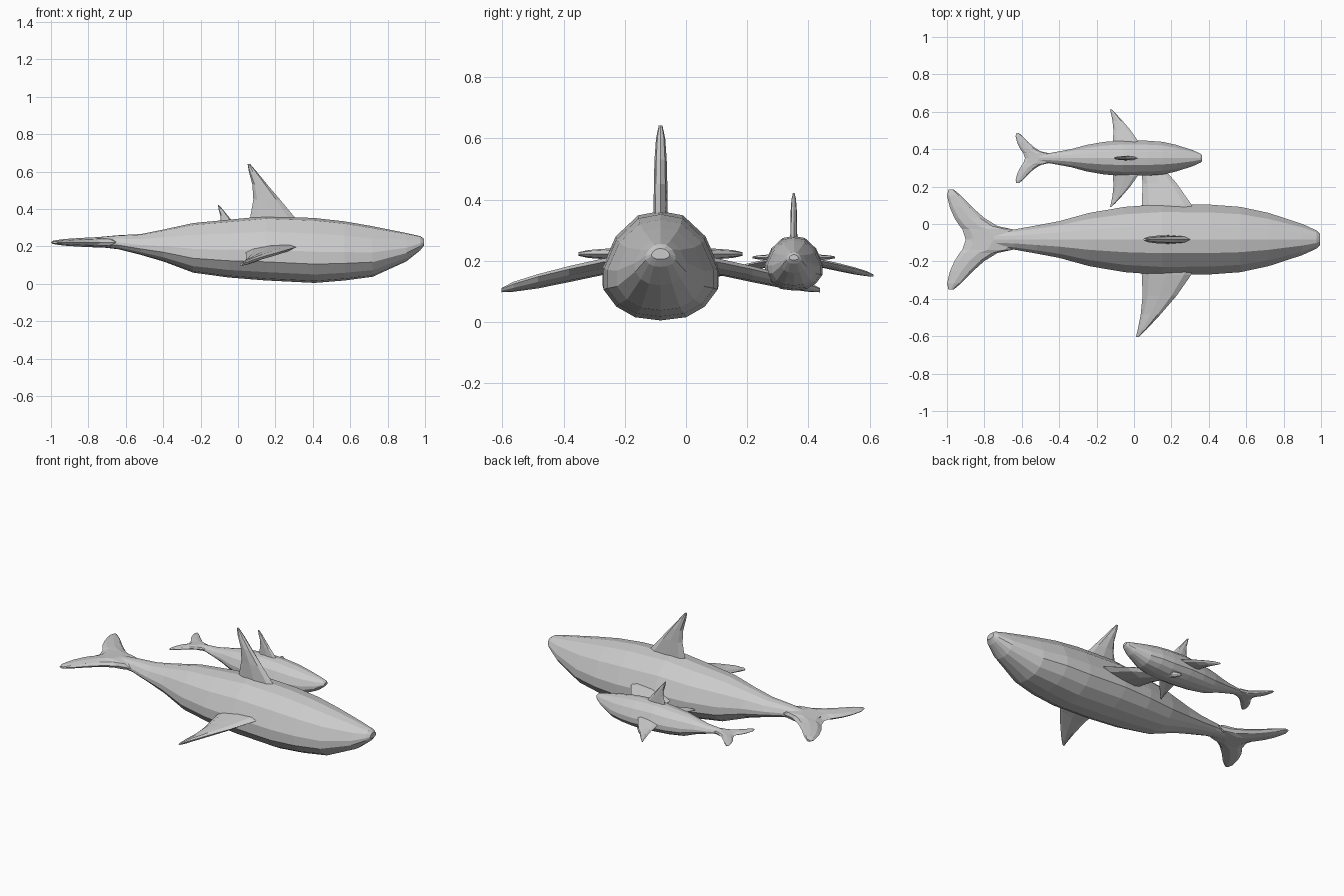
import bpy, bmesh, math
from mathutils import Vector

old = bpy.data.objects.get("Cube")
if old:
    bpy.data.objects.remove(old)

grey = bpy.data.materials.new("whale_grey")
grey.use_nodes = True
colour = (0.6, 0.6, 0.6, 1)
grey.diffuse_color = colour
grey.node_tree.nodes["Principled BSDF"].inputs["Base Color"].default_value = colour


def loft(name, rings, place):
    """Skin a list of equal-sized rings, cap both ends, then scale and shift."""
    scale, shift = place
    bm = bmesh.new()
    loops = [[bm.verts.new(Vector(p) * scale + Vector(shift)) for p in r] for r in rings]
    n = len(loops[0])
    for a, b in zip(loops, loops[1:]):
        for i in range(n):
            j = (i + 1) % n
            bm.faces.new((a[i], a[j], b[j], b[i]))
    bm.faces.new(loops[0])
    bm.faces.new(loops[-1])
    bmesh.ops.recalc_face_normals(bm, faces=bm.faces)
    mesh = bpy.data.meshes.new(name)
    bm.to_mesh(mesh)
    bm.free()
    mesh.materials.append(grey)
    obj = bpy.data.objects.new(name, mesh)
    bpy.context.collection.objects.link(obj)


def fin_ring(lead, trail, thick, normal):
    """Lens-shaped fin section between a leading and a trailing point."""
    lead, trail = Vector(lead), Vector(trail)
    mid, half = (lead + trail) / 2, (lead - trail) / 2
    angles = [math.tau * i / 8 for i in range(8)]
    return [mid + half * math.cos(a) + Vector(normal) * thick * math.sin(a) for a in angles]


# Half cross-section: width and height fractions from keel to back
SECTION = [(0, 0), (.44, .03), (.76, .13), (.98, .29), (.98, .48), (.76, .76), (.38, .96), (0, 1)]
# Body stations: x, bottom, top, half width
BODY = [(.995, .205, .24, .03), (.975, .18, .255, .05), (.9, .12, .272, .085),
        (.72, .038, .308, .145), (.57, .018, .334, .178), (.41, .005, .352, .19),
        (.15, .018, .362, .193), (-.05, .034, .343, .178), (-.24, .06, .325, .145),
        (-.4, .12, .29, .1), (-.52, .155, .266, .077), (-.64, .185, .26, .055),
        (-.75, .198, .25, .045), (-.87, .205, .24, .025)]
# Dorsal fin: z, leading x, trailing x, half thickness
DORSAL = [(.31, .34, .06, .024), (.36, .3, .066, .023), (.45, .225, .082, .022),
          (.53, .157, .077, .02), (.6, .1, .058, .015), (.642, .064, .051, .006)]
# Pectoral fin: y, leading x and z, trailing x and z, half thickness
PECTORAL = [(.1, .35, .205, .03, .18, .024), (.19, .305, .195, .042, .165, .023),
            (.3, .228, .172, .046, .14, .021), (.4, .142, .148, .036, .118, .018),
            (.48, .068, .124, .02, .106, .014), (.52, .026, .108, .01, .1, .006)]
# Tail fluke: y, leading x, trailing x, half thickness
FLUKE = [(0, -.6, -.9, .028), (.055, -.65, -.918, .026), (.072, -.73, -.932, .024),
         (.115, -.8, -.96, .021), (.17, -.862, -.984, .018), (.235, -.925, -1, .013),
         (.268, -.965, -.992, .006)]


def whale(prefix, place):
    full = SECTION + [(-w, h) for w, h in SECTION[-2:0:-1]]
    body = [[(x, w * hw, lo + h * (hi - lo)) for w, h in full] for x, lo, hi, hw in BODY]
    loft(prefix + "_body", body, place)
    loft(prefix + "_dorsal_fin",
         [fin_ring((a, 0, z), (b, 0, z), t, (0, 1, 0)) for z, a, b, t in DORSAL], place)
    for side, s in (("left", 1), ("right", -1)):
        loft(f"{prefix}_{side}_pectoral_fin",
             [fin_ring((a, s * y, az), (b, s * y, bz), t, (0, 0, 1))
              for y, a, az, b, bz, t in PECTORAL], place)
        loft(f"{prefix}_{side}_fluke",
             [fin_ring((a, s * y, .222), (b, s * y, .222), t, (0, 0, 1))
              for y, a, b, t in FLUKE], place)


# Adult and half-size calf swimming beside it
whale("adult", (1, (0, -.083, 0)))
whale("calf", (.5, (-.133, .352, .1)))
